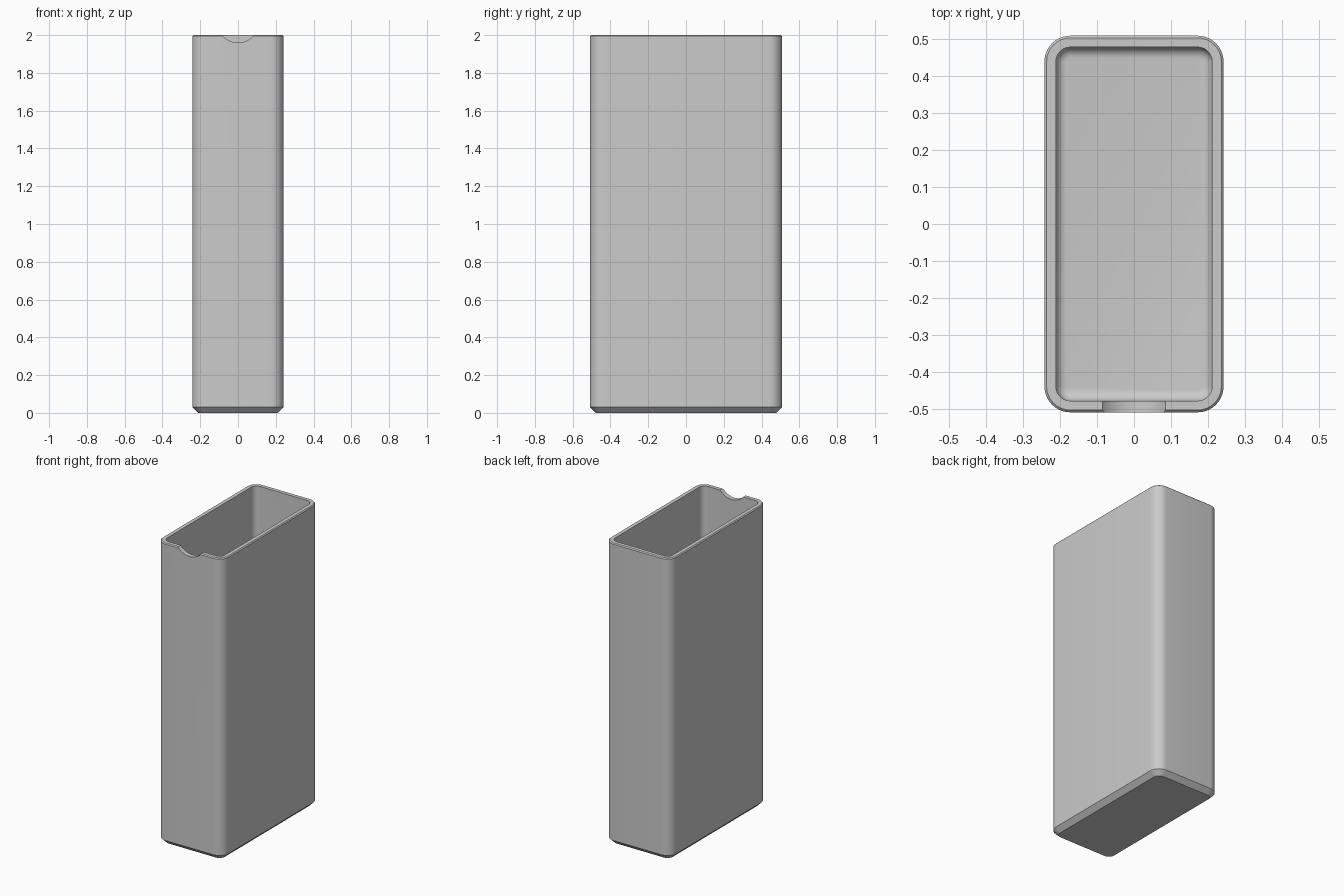
import bpy, bmesh
from math import cos, sin, pi, radians

if "Cube" in bpy.data.objects:
    bpy.data.objects.remove(bpy.data.objects["Cube"])

HX, HY, R, H = 0.242, 0.509, 0.07, 2.0   # half width, half depth, corner radius, height
WALL, CHAMFER, LIP, FILLET = 0.031, 0.031, 0.006, 0.03
STEPS = 10

grey = bpy.data.materials.new("plain grey")
grey.use_nodes = True
colour = (0.6, 0.6, 0.6, 1)
grey.diffuse_color = colour
grey.node_tree.nodes["Principled BSDF"].inputs["Base Color"].default_value = colour


def ring(bm, inset, z):
    """Rounded rectangle, moved inward by inset."""
    r = R - inset
    verts = []
    for k, (sx, sy) in enumerate([(1, 1), (-1, 1), (-1, -1), (1, -1)]):
        for i in range(STEPS + 1):
            a = (k + i / STEPS) * pi / 2
            verts.append(bm.verts.new((sx * (HX - R) + r * cos(a),
                                       sy * (HY - R) + r * sin(a), z)))
    return verts


# Sleeve: outside wall, lip, inside wall and filleted floor as (inset, height)
profile = [(CHAMFER, 0), (0, CHAMFER), (0, H - LIP), (LIP, H), (WALL, H)]
for i in range(7):
    a = i / 6 * pi / 2
    profile.append((WALL + FILLET * (1 - cos(a)), WALL + FILLET * (1 - sin(a))))

bm = bmesh.new()
rings = [ring(bm, inset, z) for inset, z in profile]
for low, high in zip(rings, rings[1:]):
    for i in range(len(low)):
        j = (i + 1) % len(low)
        bm.faces.new((low[i], low[j], high[j], high[i]))
bm.faces.new(rings[0][::-1])
bm.faces.new(rings[-1])
bmesh.ops.recalc_face_normals(bm, faces=bm.faces)
mesh = bpy.data.meshes.new("sleeve")
bm.to_mesh(mesh)
bm.free()
mesh.materials.append(grey)
sleeve = bpy.data.objects.new("sleeve", mesh)
bpy.context.collection.objects.link(sleeve)

# Thumb notch in the front rim
half, depth = 0.085, 0.04
radius = (half ** 2 + depth ** 2) / (2 * depth)
bpy.ops.mesh.primitive_cylinder_add(vertices=96, radius=radius, depth=0.2,
                                    location=(0, -HY, H - depth + radius),
                                    rotation=(pi / 2, 0, 0))
cutter = bpy.context.object
cutter.name = "notch_cutter"
cutter.hide_render = True
cutter.data.materials.append(grey)

cut = sleeve.modifiers.new("thumb notch", "BOOLEAN")
cut.operation = "DIFFERENCE"
cut.solver = "EXACT"
cut.object = cutter
bpy.ops.object.select_all(action="DESELECT")
bpy.context.view_layer.objects.active = sleeve
sleeve.select_set(True)
bpy.ops.object.modifier_apply(modifier=cut.name)
bpy.data.objects.remove(cutter)
bpy.ops.object.shade_smooth_by_angle(angle=radians(30))
